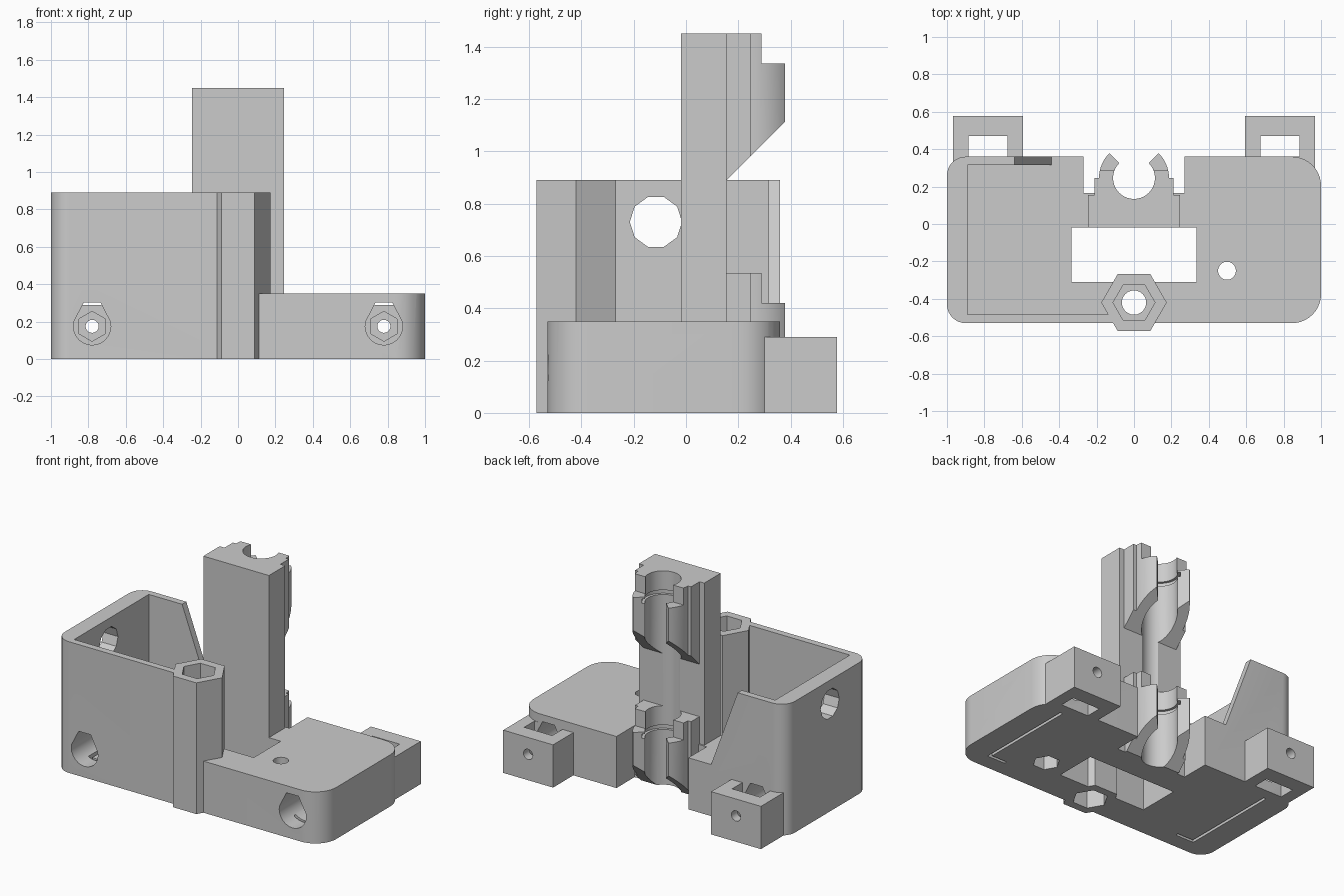
import bpy, bmesh
from math import sin, cos, radians

cube = bpy.data.objects.get("Cube")
if cube:
    bpy.data.objects.remove(cube, do_unlink=True)

grey = bpy.data.materials.new("plain grey")
grey.use_nodes = True
grey.diffuse_color = (0.6, 0.6, 0.6, 1)
grey.node_tree.nodes["Principled BSDF"].inputs["Base Color"].default_value = (0.6, 0.6, 0.6, 1)


def arc(cx, cy, r, start, end, steps):
    angles = [radians(start + (end - start) * i / steps) for i in range(steps + 1)]
    return [(cx + r * cos(a), cy + r * sin(a)) for a in angles]


def polygon(cx, cy, r, sides, start=0):
    return arc(cx, cy, r, start, start + 360, sides)[:-1]


def rect(x0, x1, y0, y1):
    return [(x0, y0), (x1, y0), (x1, y1), (x0, y1)]


def prism(name, points, low, high, axis="z"):
    """Extrude a flat outline between two positions on an axis."""
    place = {"z": lambda u, v, w: (u, v, w),
             "y": lambda u, v, w: (u, w, v),
             "x": lambda u, v, w: (w, u, v)}[axis]
    bm = bmesh.new()
    ends = [[bm.verts.new(place(u, v, w)) for u, v in points] for w in (low, high)]
    bm.faces.new(ends[0])
    bm.faces.new(ends[1])
    for i in range(len(points)):
        j = (i + 1) % len(points)
        bm.faces.new((ends[0][i], ends[0][j], ends[1][j], ends[1][i]))
    bmesh.ops.recalc_face_normals(bm, faces=bm.faces)
    mesh = bpy.data.meshes.new(name)
    bm.to_mesh(mesh)
    bm.free()
    mesh.materials.append(grey)
    obj = bpy.data.objects.new(name, mesh)
    bpy.context.collection.objects.link(obj)
    return obj


def combine(target, tool, operation):
    """Apply a boolean and discard the tool."""
    mod = target.modifiers.new("shape", "BOOLEAN")
    mod.operation = operation
    mod.solver = "EXACT"
    mod.object = tool
    bpy.context.view_layer.objects.active = target
    bpy.ops.object.modifier_apply(modifier=mod.name)
    bpy.data.objects.remove(tool, do_unlink=True)


def cut(target, points, low, high, axis="z"):
    combine(target, prism("cutter", points, low, high, axis), "DIFFERENCE")


def teardrop(x):
    z = 0.175
    return [(x - 0.045, z + 0.127), (x + 0.045, z + 0.127)] + arc(x, z, 0.1, 15, -195, 14)


FLOOR, WALL_TOP, SCREW_Z = 0.35, 0.89, 0.175
ROD_Y, ROD_R = 0.246, 0.112
COLUMN_Y = -0.42

# Body: rounded outline with a rear notch, then hollowed from above
outline = (arc(-0.9, -0.43, 0.1, 180, 270, 8) + arc(0.845, -0.375, 0.155, 270, 360, 10)
           + arc(0.845, 0.205, 0.155, 0, 90, 10)
           + [(0.27, 0.36), (0.27, 0.165), (-0.27, 0.165), (-0.27, 0.36)]
           + arc(-0.9, 0.26, 0.1, 90, 180, 8))
body = prism("body", outline, 0, WALL_TOP)
cut(body, rect(0, 2, -1, 1), FLOOR, 2)
cut(body, rect(-0.89, 1.5, -0.485, 0.315), FLOOR, 2)
# Sloped end of the rear wall
cut(body, [(-0.64, WALL_TOP), (-0.44, FLOOR), (2, FLOOR), (2, 2), (-0.64, 2)], 0, 2, "y")
# Floor window, column seat, rod clearance and side cable hole
cut(body, rect(-0.335, 0.335, -0.31, -0.02), -1, 1)
cut(body, polygon(0, COLUMN_Y, 0.174, 6), -1, 2)
cut(body, polygon(0, ROD_Y, ROD_R, 40), -1, 1)
cut(body, polygon(-0.115, 0.73, 0.1, 10), -2, -0.5, "x")
# Floor screw hole with nut pocket underneath
cut(body, polygon(0.497, -0.25, 0.048, 20), -1, 1)
cut(body, polygon(0.497, -0.25, 0.085, 6), -1, 0.1)
for side in (-1, 1):
    cut(body, teardrop(side * 0.78), -1, 1, "y")
    # Thin bracket-shaped slit in the underside
    a, b, c = side * 0.83, side * 0.81, side * 0.69
    slit = [(a, -0.42), (c, -0.42), (c, -0.4), (b, -0.4),
            (b, 0.29), (c, 0.29), (c, 0.31), (a, 0.31)]
    cut(body, slit, -1, 0.1)

# Hexagonal screw column with nut pockets at both ends
column = prism("screw_column", polygon(0, COLUMN_Y, 0.175, 6), 0, WALL_TOP)
cut(column, polygon(0, COLUMN_Y, 0.065, 24), -1, 2)
cut(column, polygon(0, COLUMN_Y, 0.112, 6), 0.75, 2)
cut(column, polygon(0, COLUMN_Y, 0.112, 6), -1, 0.12)

# Tower carrying two open rod holders
tower = prism("rod_tower", rect(-0.246, 0.246, -0.02, 0.155), 0, 1.45)
half = arc(0, ROD_Y, 0.187, 0, 180, 32)
section = [(-0.21, 0.1), (0.21, 0.1), (0.21, ROD_Y)] + half + [(-0.21, ROD_Y)]
for top in (0.535, 1.45):
    bottom = top - 0.56
    holder = prism("holder", section, max(bottom, 0), top)
    cut(holder, rect(-1, 1, 0.288, 1), top - 0.115, 2)
    chamfer = [(0.155, bottom), (0.6, bottom + 0.445), (0.6, bottom - 0.1), (0.155, bottom - 0.1)]
    cut(holder, chamfer, -1, 1, "x")
    combine(tower, holder, "UNION")
    # Retaining groove inside the bore
    cut(tower, polygon(0, ROD_Y, 0.13, 40), top - 0.16, top - 0.13)
cut(tower, polygon(0, ROD_Y, ROD_R, 40), -1, 2)
cut(tower, [(0, ROD_Y), (0.5, ROD_Y + 0.5), (-0.5, ROD_Y + 0.5)], -1, 2)

# Rear mounting tabs with a nut slot and screw hole
tabs = []
for side, name in ((1, "left_tab"), (-1, "right_tab")):
    x = side * 0.78
    tab = prism(name, rect(x - 0.187, x + 0.187, 0.28, 0.578), 0, 0.29)
    cut(tab, rect(x - 0.105, x + 0.105, 0.36, 0.47), -1, 1)
    cut(tab, teardrop(x), 0.2, 0.4, "y")
    cut(tab, polygon(x, SCREW_Z, 0.08, 6, 30), 0.4, 0.515, "y")
    cut(tab, polygon(x, SCREW_Z, 0.035, 20), 0.4, 1, "y")
    tabs.append(tab)

# Smooth curved surfaces, keep edges crisp
bpy.ops.object.select_all(action="DESELECT")
for obj in [body, column, tower] + tabs:
    obj.select_set(True)
bpy.context.view_layer.objects.active = body
bpy.ops.object.shade_smooth_by_angle(angle=radians(28))
